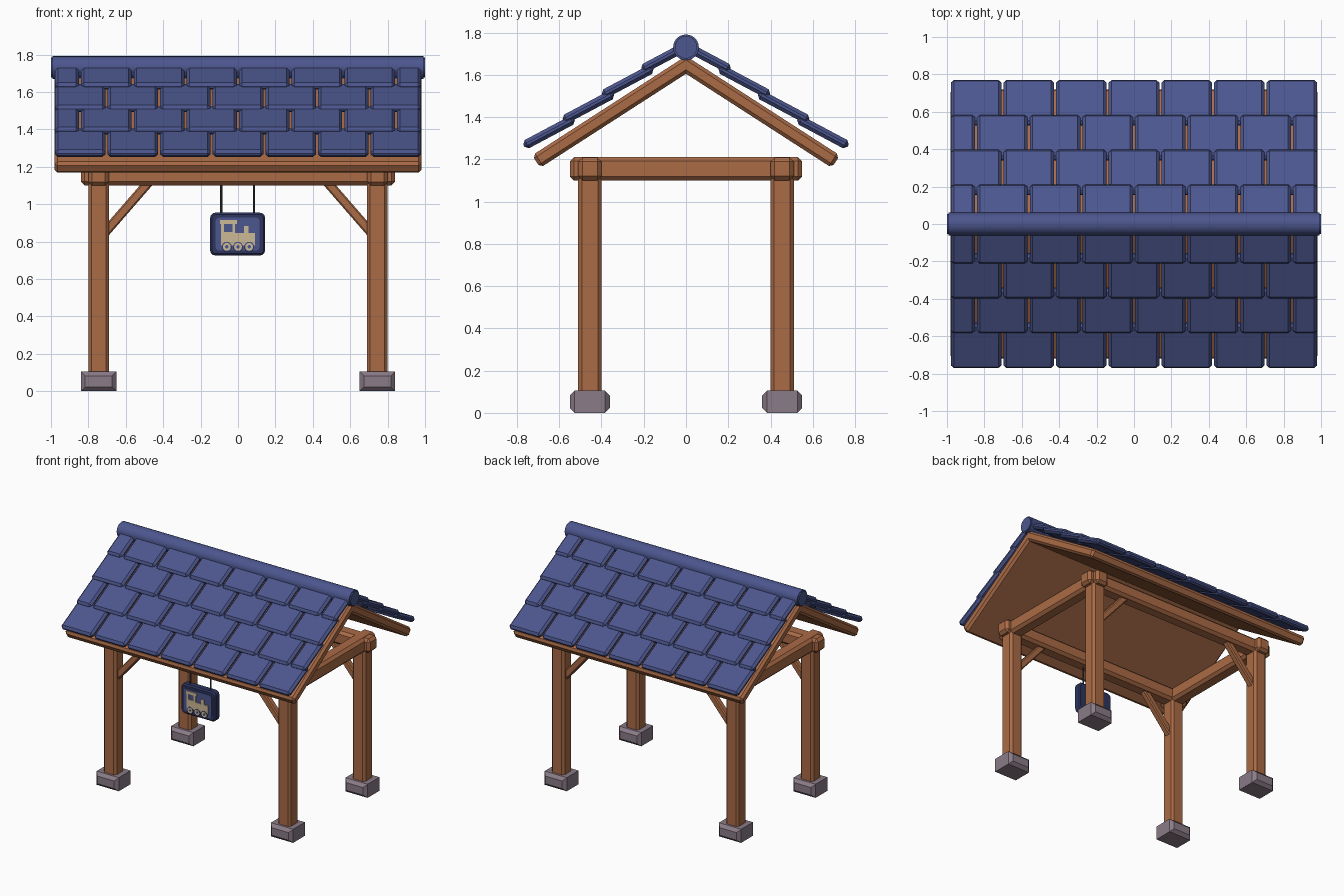
import bpy, bmesh, math
from mathutils import Matrix, Vector

if "Cube" in bpy.data.objects:
    bpy.data.objects.remove(bpy.data.objects["Cube"])


def material(name, rgb):
    m = bpy.data.materials.new(name)
    lin = [((c / 255 + 0.055) / 1.055) ** 2.4 for c in rgb]
    m.diffuse_color = (*lin, 1)
    m.use_nodes = True
    m.node_tree.nodes["Principled BSDF"].inputs["Base Color"].default_value = m.diffuse_color
    return m


WOOD = material("warm wood", (170, 107, 70))
BLUE = material("roof blue", (76, 86, 142))
NAVY = material("dark navy", (46, 53, 94))
STONE = material("grey stone", (138, 123, 135))
CREAM = material("cream", (204, 184, 150))
IRON = material("dark iron", (62, 62, 70))


def add_box(bm, center, size, bevel=0.0, rot=None, edge_rule=None):
    """Add a chamfered box; edge_rule picks which edges are chamfered."""
    part = bmesh.new()
    bmesh.ops.create_cube(part, size=1)
    bmesh.ops.scale(part, vec=size, verts=part.verts)
    if bevel:
        edges = [e for e in part.edges if edge_rule is None or edge_rule(e)]
        bmesh.ops.bevel(part, geom=edges, offset=bevel, segments=1,
                        affect='EDGES', clamp_overlap=True)
    m = Matrix.Translation(center) @ (rot or Matrix()).to_4x4()
    bmesh.ops.transform(part, matrix=m, verts=part.verts)
    mesh = bpy.data.meshes.new("temp")
    part.to_mesh(mesh)
    part.free()
    bm.from_mesh(mesh)
    bpy.data.meshes.remove(mesh)


def finish(bm, name, mat):
    bmesh.ops.recalc_face_normals(bm, faces=bm.faces)
    mesh = bpy.data.meshes.new(name)
    bm.to_mesh(mesh)
    bm.free()
    mesh.materials.append(mat)
    ob = bpy.data.objects.new(name, mesh)
    bpy.context.collection.objects.link(ob)
    return ob


def box(name, mat, center, size, bevel=0.0, rot=None, edge_rule=None):
    bm = bmesh.new()
    add_box(bm, center, size, bevel, rot, edge_rule)
    return finish(bm, name, mat)


def cylinder(name, mat, center, r, depth, axis, sides=20, bevel=0.0):
    bm = bmesh.new()
    bmesh.ops.create_cone(bm, cap_ends=True, segments=sides, radius1=r, radius2=r, depth=depth)
    if bevel:
        rim = [e for e in bm.edges if abs(e.verts[0].co.z - e.verts[1].co.z) < 1e-5]
        bmesh.ops.bevel(bm, geom=rim, offset=bevel, segments=2, affect='EDGES')
    q = Vector((0, 0, 1)).rotation_difference(Vector(axis)).to_matrix().to_4x4()
    bmesh.ops.transform(bm, matrix=Matrix.Translation(center) @ q, verts=bm.verts)
    ob = finish(bm, name, mat)
    bpy.context.view_layer.objects.active = ob
    ob.select_set(True)
    bpy.ops.object.shade_smooth_by_angle(angle=math.radians(30))
    ob.select_set(False)
    return ob


def round_plate(name, mat, center, w, h, depth, corner, rim=0.0):
    """Upright plate with rounded corners, facing the front."""
    bm = bmesh.new()
    pts = []
    for i, (sx, sz) in enumerate([(1, 1), (-1, 1), (-1, -1), (1, -1)]):
        for k in range(4):
            a = math.radians(90 * i + 30 * k)
            pts.append((sx * (w / 2 - corner) + corner * math.cos(a), depth / 2,
                        sz * (h / 2 - corner) + corner * math.sin(a)))
    face = bm.faces.new([bm.verts.new(p) for p in pts])
    ext = bmesh.ops.extrude_face_region(bm, geom=[face])
    new = [v for v in ext["geom"] if isinstance(v, bmesh.types.BMVert)]
    bmesh.ops.translate(bm, vec=(0, -depth, 0), verts=new)
    if rim:
        edges = [e for e in bm.edges if abs(e.verts[0].co.y - e.verts[1].co.y) < 1e-5]
        bmesh.ops.bevel(bm, geom=edges, offset=rim, segments=1, affect='EDGES')
    bmesh.ops.translate(bm, vec=center, verts=bm.verts)
    return finish(bm, name, mat)


def around_y_ends(e):
    return abs(e.verts[0].co.y - e.verts[1].co.y) < 1e-5


# Posts, stone footings and slanted braces at each corner
PX, PY = 0.745, 0.455
for sx, side in ((-1, "left"), (1, "right")):
    for sy, end in ((-1, "front"), (1, "back")):
        tag = f"{end}_{side}"
        box("post_" + tag, WOOD, (sx * PX, sy * PY, 0.63), (0.11, 0.11, 1.12), 0.017)
        box("footing_" + tag, STONE, (sx * PX, sy * PY, 0.0525), (0.19, 0.19, 0.105), 0.023,
            edge_rule=around_y_ends)
        box("brace_" + tag, WOOD, (sx * 0.592, sy * PY, 0.985), (0.05, 0.05, 0.40), 0.008,
            Matrix.Rotation(-sx * math.radians(41), 3, 'Y'))

# Top frame beams
for sy, end in ((-1, "front"), (1, "back")):
    box("long_beam_" + end, WOOD, (0, sy * PY, 1.155), (1.68, 0.11, 0.108), 0.02)
for sx, side in ((-1, "left"), (1, "right")):
    box("cross_beam_" + side, WOOD, (sx * PX, 0, 1.155), (0.11, 1.10, 0.112), 0.02)

# Roof boards: folded slab along x
bm = bmesh.new()
half = [(0.728, 1.219), (0.69, 1.16)]
profile = [(0, 1.689), half[0], half[1], (0, 1.605), (-half[1][0], half[1][1]), (-half[0][0], half[0][1])]
loops = [[bm.verts.new((x, y, z)) for y, z in profile] for x in (-0.98, 0.98)]
n = len(profile)
for i in range(n):
    j = (i + 1) % n
    bm.faces.new((loops[0][i], loops[0][j], loops[1][j], loops[1][i]))
for lp in loops:  # each gable end is two mitred quads
    bm.faces.new(lp[:4])
    bm.faces.new([lp[0], lp[3], lp[4], lp[5]])
boards = finish(bm, "roof_boards", WOOD)
mod = boards.modifiers.new("chamfer", 'BEVEL')
mod.width, mod.segments, mod.limit_method = 0.016, 1, 'ANGLE'
mod.angle_limit = math.radians(70)

# Staggered tile rows on both slopes
STEP, TILT = 1.97 / 7, math.radians(28)
for s, side in ((-1, "front"), (1, "back")):
    for row in range(4):
        bm = bmesh.new()
        cuts = [-0.985 + STEP * i for i in range(8)]
        if row % 2:
            cuts = [-0.985] + [c + STEP / 2 for c in cuts[:-1]] + [0.985]
        y, z = 0.648 - 0.186 * row, 1.328 + 0.12 * row
        for a, b in zip(cuts, cuts[1:]):
            add_box(bm, ((a + b) / 2, s * y, z), (b - a - 0.011, 0.27, 0.044), 0.016,
                    Matrix.Rotation(-s * TILT, 3, 'X'))
        finish(bm, f"tile_row_{side}_{row + 1}", BLUE)

# Ridge roll
cylinder("ridge_roll", BLUE, (0, 0, 1.73), 0.061, 2.0, (1, 0, 0), 24, 0.008)

# Hanging sign: frame, raised panel and rods
SY = -PY
round_plate("sign_frame", NAVY, (-0.002, SY, 0.84), 0.295, 0.23, 0.06, 0.03, 0.01)
round_plate("sign_panel", BLUE, (-0.002, SY - 0.031, 0.84), 0.235, 0.175, 0.008, 0.018)
for x in (-0.09, 0.086):
    cylinder("hanger_rod", IRON, (x, SY, 1.03), 0.006, 0.17, (0, 0, 1), 8)

# Steam engine emblem on the panel: x0, x1, z0, z1 of each piece
FY = SY - 0.038
bm = bmesh.new()
for x0, x1, z0, z1 in [(-0.09, -0.015, 0.78, 0.852), (-0.09, -0.075, 0.85, 0.90),
                       (-0.03, -0.015, 0.85, 0.90), (-0.096, -0.006, 0.893, 0.915),
                       (-0.016, 0.09, 0.78, 0.845), (0.032, 0.056, 0.84, 0.882)]:
    add_box(bm, ((x0 + x1) / 2, FY, (z0 + z1) / 2), (x1 - x0, 0.009, z1 - z0))
finish(bm, "engine_body", CREAM)
for x in (-0.06, 0.0, 0.06):
    for name, mat, r, dy in (("wheel_gap", BLUE, 0.027, 0.002), ("wheel", CREAM, 0.021, 0.004),
                             ("wheel_hub", BLUE, 0.009, 0.006)):
        cylinder(name, mat, (x, FY - dy, 0.772), r, 0.008, (0, 1, 0), 16)
